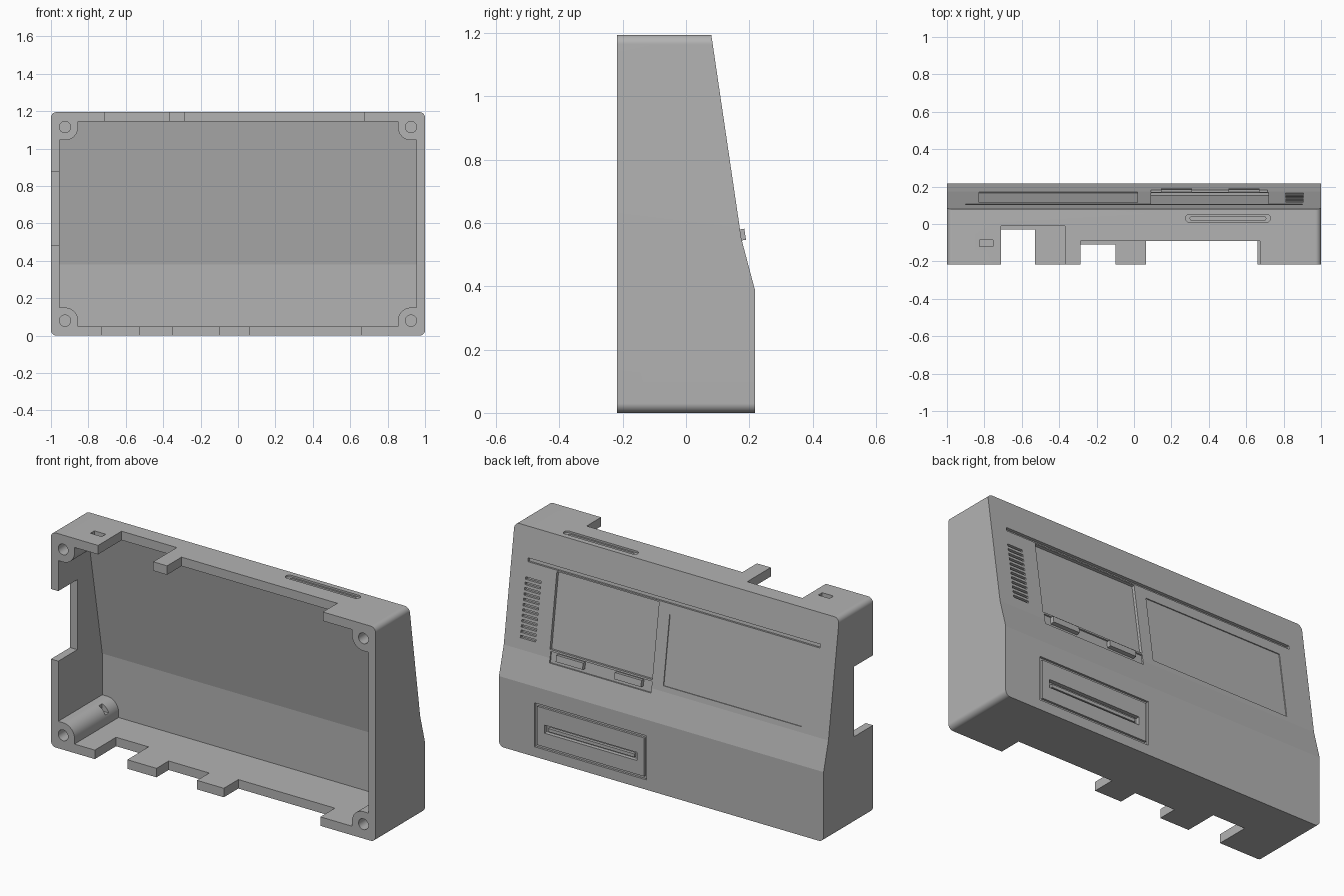
import bpy, bmesh
from math import sin, cos, pi, radians, atan2
from mathutils import Matrix, Vector

cube = bpy.data.objects.get("Cube")
if cube:
    bpy.data.objects.remove(cube, do_unlink=True)

grey = bpy.data.materials.new("light_grey_plastic")
grey.use_nodes = True
colour = (0.45, 0.45, 0.45, 1)
grey.diffuse_color = colour
grey.node_tree.nodes["Principled BSDF"].inputs["Base Color"].default_value = colour

FRONT, BACK, HEIGHT, RIM = -0.2175, 0.2175, 1.195, 0.05
LOW, FOLD, TOP_Y = 0.39, (0.175, 0.55), 0.08
TILT = atan2(FOLD[0] - TOP_Y, HEIGHT - FOLD[1])
ARC = 20


def finish(name, bm):
    bmesh.ops.recalc_face_normals(bm, faces=bm.faces[:])
    mesh = bpy.data.meshes.new(name)
    bm.to_mesh(mesh)
    bm.free()
    mesh.materials.append(grey)
    obj = bpy.data.objects.new(name, mesh)
    bpy.context.collection.objects.link(obj)
    return obj


def prism_mesh(pts, lo, hi, axis):
    """Extrude a 2D outline along one axis."""
    def place(p, t):
        v = list(p)
        v.insert(axis, t)
        return v
    bm = bmesh.new()
    ends = [[bm.verts.new(place(p, t)) for p in pts] for t in (lo, hi)]
    for ring in ends:
        bm.faces.new(ring)
    for i in range(len(pts)):
        j = (i + 1) % len(pts)
        bm.faces.new((ends[0][i], ends[0][j], ends[1][j], ends[1][i]))
    return bm


def prism(name, pts, lo, hi, axis):
    return finish(name, prism_mesh(pts, lo, hi, axis))


def box(name, x, y, z):
    return prism(name, [(x[0], y[0]), (x[1], y[0]), (x[1], y[1]), (x[0], y[1])], *z, 2)


def slope_box(name, x, z, inward, outward=0.02):
    """Box lying on the upper sloped back, from -inward to +outward of it."""
    mid = (z[0] + z[1]) / 2
    half = (z[1] - z[0]) / 2 / cos(TILT)
    y = FOLD[0] - (mid - FOLD[1]) * sin(TILT) / cos(TILT)
    obj = box(name, x, (-inward, outward), (-half, half))
    obj.data.transform(Matrix.Translation((0, y, mid)) @ Matrix.Rotation(TILT, 4, 'X'))
    return obj


def arc(cx, cy, r, start, end, n=ARC):
    return [(cx + r * cos(start + (end - start) * i / n),
             cy + r * sin(start + (end - start) * i / n)) for i in range(n + 1)]


def stadium(x0, x1, y, r):
    return arc(x1 - r, y, r, -pi / 2, pi / 2) + arc(x0 + r, y, r, pi / 2, 1.5 * pi)


def cut(target, cutter):
    mod = target.modifiers.new("cut", 'BOOLEAN')
    mod.operation, mod.solver, mod.object = 'DIFFERENCE', 'EXACT', cutter
    bpy.context.view_layer.objects.active = target
    bpy.ops.object.modifier_apply(modifier=mod.name)
    bpy.data.objects.remove(cutter, do_unlink=True)


# Outer body with rounded long corners
bm = prism_mesh([(FRONT, 0), (BACK, 0), (BACK, LOW), FOLD, (TOP_Y, HEIGHT), (FRONT, HEIGHT)], -1, 1, 0)
corners = [e for e in bm.edges
           if abs(e.verts[0].co.x - e.verts[1].co.x) < 1e-4
           and abs(e.verts[0].co.z - e.verts[1].co.z) < 1e-4]
bmesh.ops.bevel(bm, geom=corners, offset=0.03, segments=ARC, profile=0.5, affect='EDGES')
housing = finish("housing", bm)

# Cavity, leaving four screw posts in the corners
cavity = prism("cavity", [(-0.4, RIM), (0.17, RIM), (0.17, 0.38),
                          (0.035, HEIGHT - RIM), (-0.4, HEIGHT - RIM)], -0.955, 0.955, 0)
post = [(1.1, -0.1), (0.855, -0.1)] + arc(0.925, 0.08, 0.07, pi, pi / 2) + [(1.1, 0.15)]
for side in (-1, 1):
    for upper in (False, True):
        pts = [(side * px, HEIGHT - pz if upper else pz) for px, pz in post]
        cut(cavity, prism("post", pts, -0.5, 0.5, 1))
cut(housing, cavity)
for side in (-1, 1):
    for z in (0.08, HEIGHT - 0.08):
        cut(housing, prism("screw_hole", arc(side * 0.925, z, 0.03, 0, 2 * pi, 4 * ARC)[:-1],
                           -0.4, -0.08, 1))
cut(housing, box("post_slot", (-0.9, -0.8), (0.06, 0.09), (0.105, 0.2)))

# Connector openings in the floor, the top and one side wall
for x0, x1, depth in ((-0.73, -0.53, -0.03), (-0.35, -0.10, -0.11), (0.065, 0.66, -0.09)):
    cut(housing, box("floor_opening", (x0, x1), (-0.4, depth), (-0.1, 0.07)))
for x0, x1, depth in ((-0.71, -0.37, -0.01), (-0.285, 0.675, -0.09)):
    cut(housing, box("top_opening", (x0, x1), (-0.4, depth), (1.12, 1.3)))
cut(housing, box("side_opening", (-1.1, -0.93), (-0.4, -0.05), (0.485, 0.875)))

# Recessed slot and small window on the top
cut(housing, prism("top_slot", stadium(0.275, 0.73, 0.03, 0.02), HEIGHT - 0.01, 1.3, 2))
cut(housing, prism("top_slot_inner", stadium(0.30, 0.705, 0.03, 0.01), HEIGHT - 0.03, 1.3, 2))
cut(housing, box("top_window", (-0.825, -0.755), (-0.12, -0.085), (HEIGHT - 0.025, 1.3)))

# Long rail groove, screen recess and shallow side panel on the slope
cut(housing, slope_box("rail_groove", (-0.9, 0.9), (1.012, 1.032), 0.015))
cut(housing, slope_box("screen_recess", (0.09, 0.72), (0.595, 1.005), 0.016))
cut(housing, slope_box("side_panel", (-0.83, 0.02), (0.58, 0.955), 0.005))

# Vent slots
for i in range(12):
    z = 0.61 + i * 0.028
    cut(housing, slope_box("vent", (0.81, 0.905), (z, z + 0.013), 0.018))

# Key strip with two raised keys
cut(housing, slope_box("key_strip", (0.09, 0.715), (0.525, 0.585), 0.008, 0.03))
for name, x0 in (("left_key", 0.505), ("right_key", 0.145)):
    slope_box(name, (x0, x0 + 0.165), (0.545, 0.58), 0.02, 0.014)

# Drive panel: outline groove, slot and lip
groove = box("drive_groove", (0.09, 0.78), (BACK - 0.012, 0.3), (0.055, 0.30))
cut(groove, box("groove_middle", (0.105, 0.765), (0.1, 0.4), (0.07, 0.285)))
cut(housing, groove)
cut(housing, box("drive_slot", (0.15, 0.72), (BACK - 0.022, 0.3), (0.147, 0.192)))
box("drive_lip", (0.17, 0.70), (BACK - 0.03, BACK - 0.006), (0.158, 0.176))

# Smooth only the rounded surfaces
bpy.ops.object.select_all(action='DESELECT')
housing.select_set(True)
bpy.context.view_layer.objects.active = housing
bpy.ops.object.shade_smooth_by_angle(angle=radians(5))
